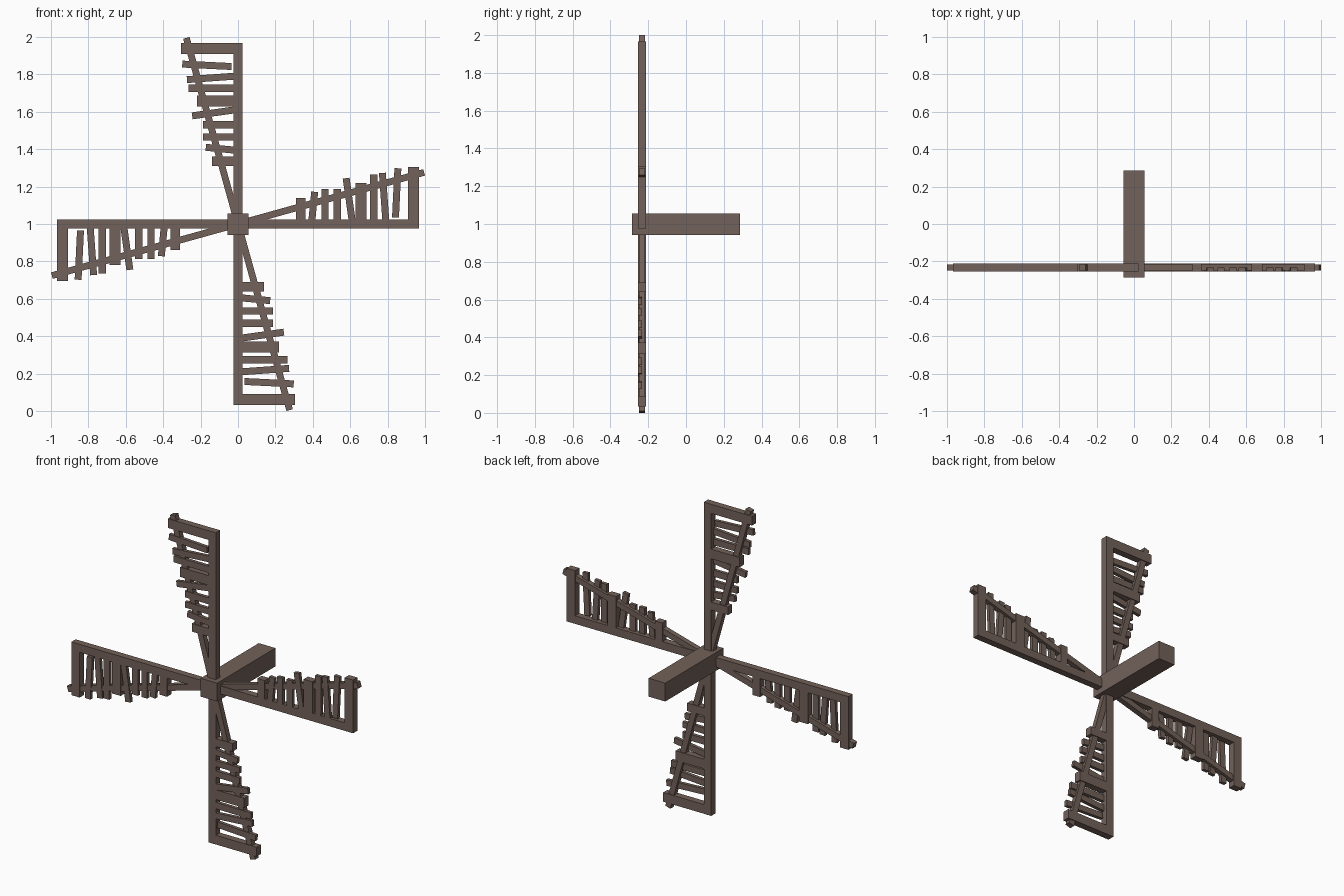
import bpy
import math
from mathutils import Matrix, Vector

if "Cube" in bpy.data.objects:
    bpy.data.objects.remove(bpy.data.objects["Cube"])

wood = bpy.data.materials.new("weathered_wood")
wood.diffuse_color = (0.17, 0.12, 0.10, 1)
wood.use_nodes = True
wood.node_tree.nodes["Principled BSDF"].inputs["Base Color"].default_value = wood.diffuse_color

CUBE = [(x, y, z) for x in (-.5, .5) for y in (-.5, .5) for z in (-.5, .5)]
FACES = [(0, 1, 3, 2), (4, 6, 7, 5), (0, 4, 5, 1), (2, 3, 7, 6), (0, 2, 6, 4), (1, 5, 7, 3)]
FRAME = (-0.253, -0.211)
BRACE = (-0.249, -0.216)
SLAT = (-0.253, -0.232)


def plank(name, a, b, width, depth, turn=0):
    """Box running from a to b in the sail plane, turned about the hub axis."""
    a, b = Vector(a), Vector(b)
    d, c = b - a, (a + b) / 2
    m = (Matrix.Translation((0, 0, 1)) @ Matrix.Rotation(-turn, 4, 'Y')
         @ Matrix.Translation((c.x, sum(depth) / 2, c.y))
         @ Matrix.Rotation(-math.atan2(d.y, d.x), 4, 'Y')
         @ Matrix.Diagonal((d.length, depth[1] - depth[0], width, 1)))
    mesh = bpy.data.meshes.new(name)
    mesh.from_pydata([m @ Vector(v) for v in CUBE], [], FACES)
    mesh.materials.append(wood)
    obj = bpy.data.objects.new(name, mesh)
    bpy.context.collection.objects.link(obj)
    return obj


# Axle
plank("axle", (-0.057, -0.002), (0.057, -0.002), 0.114, (-0.285, 0.285))

# Thick crossbars: distance from hub, reach, width
crossbars = [(0.335, 0.14, 0.05), (0.658, 0.22, 0.06), (0.938, 0.305, 0.057)]

# Crooked thin slats: inner distance, inner start, outer distance, reach, width
slats = [(0.395, 0.02, 0.41, 0.172, 0.037), (0.465, 0.02, 0.465, 0.188, 0.037),
         (0.53, 0.02, 0.53, 0.188, 0.04), (0.61, 0.02, 0.578, 0.245, 0.037),
         (0.725, 0.02, 0.727, 0.265, 0.04), (0.79, 0.02, 0.772, 0.273, 0.037),
         (0.842, 0.035, 0.855, 0.298, 0.037)]

# Four sails
for i, side in enumerate(("right", "top", "left", "bottom")):
    t = i * math.pi / 2
    plank(f"{side}_spar", (0, 0), (0.967, 0), 0.05, FRAME, t)
    plank(f"{side}_brace", (0, 0), (0.995, 0.276), 0.036, BRACE, t)
    for n, (u, reach, w) in enumerate(crossbars, 1):
        plank(f"{side}_crossbar_{n}", (u, 0.025), (u, reach), w, FRAME, t)
    for n, (u0, v0, u1, v1, w) in enumerate(slats, 1):
        plank(f"{side}_slat_{n}", (u0, v0), (u1, v1), w, SLAT, t)
